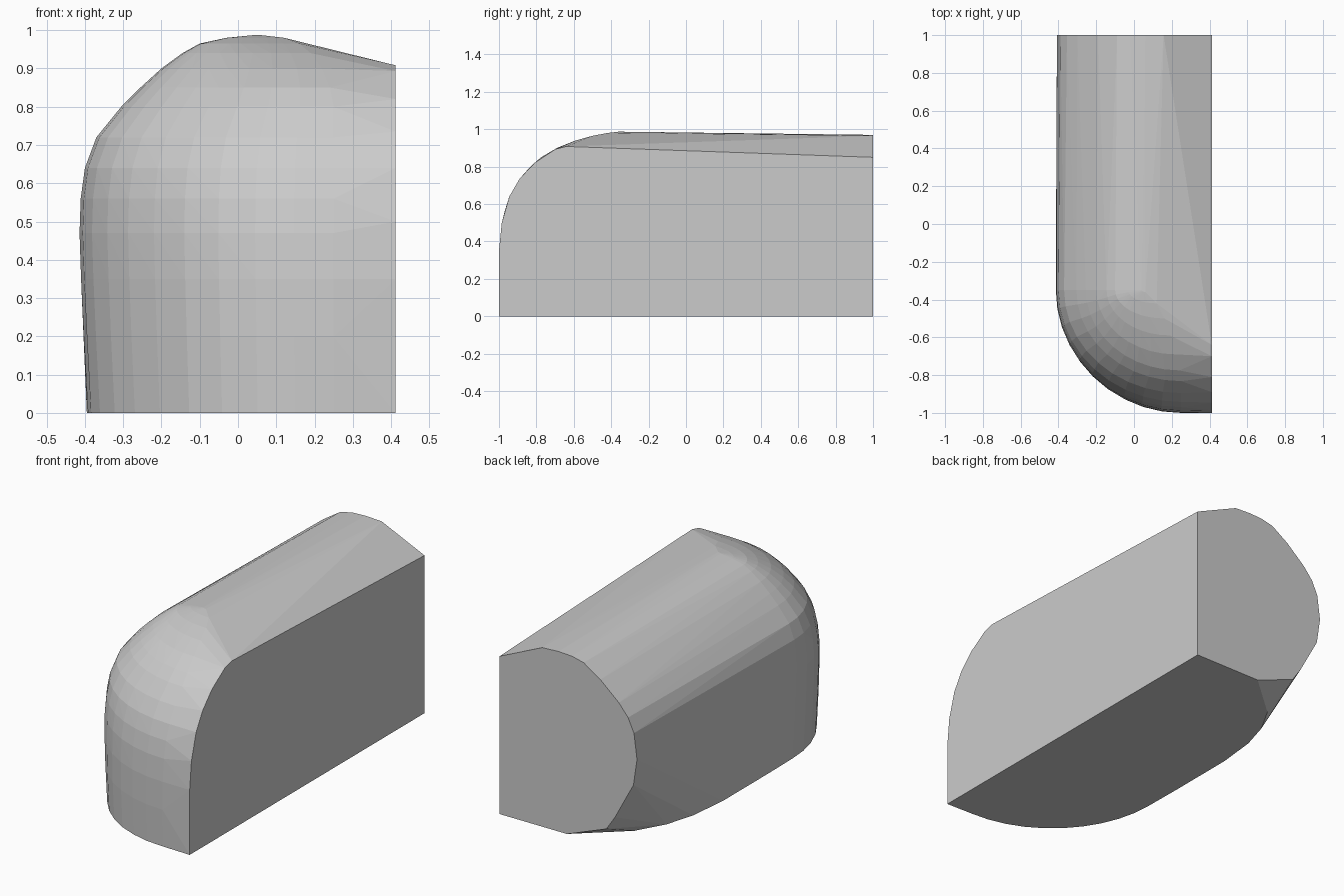
import bpy, bmesh, math

# Rounded front: (height, left x, front y, arc centre x)
LEVELS = [
    (0.00, -0.392, -0.995, 0.25), (0.20, -0.403, -1.0, 0.25),
    (0.35, -0.410, -0.998, 0.25), (0.47, -0.414, -0.988, 0.25),
    (0.56, -0.411, -0.970, 0.25), (0.64, -0.400, -0.942, 0.25),
    (0.72, -0.370, -0.895, 0.25), (0.80, -0.305, -0.832, 0.25),
    (0.85, -0.255, -0.775, 0.24), (0.90, -0.200, -0.690, 0.22),
    (0.94, -0.145, -0.590, 0.19), (0.965, -0.10, -0.500, 0.16),
    (0.98, -0.03, -0.420, 0.12), (0.987, 0.04, -0.36, 0.06),
]
# Flat back end outline (x, z)
BACK = [(0.412, 0), (0.412, 0.85), (0.157, 0.965), (0.06, 0.97), (-0.02, 0.966),
        (-0.09, 0.95), (-0.19, 0.885), (-0.30, 0.79), (-0.355, 0.725),
        (-0.39, 0.65), (-0.408, 0.513), (-0.387, 0.37), (-0.277, 0.167),
        (-0.225, 0.09), (0.01, 0)]
# Bottom edge tapering in to the back end (x, y)
TAPER = [(-0.395, -0.15), (-0.395, 0.25), (-0.372, 0.47), (-0.325, 0.63), (-0.24, 0.78)]
# Right flat side, upper front corner (y, z)
SIDE = [(-1, 0), (-1, 0.35), (-0.985, 0.5), (-0.945, 0.64), (-0.89, 0.735),
        (-0.81, 0.82), (-0.70, 0.893), (-0.64, 0.908)]

points = [(x, 1, z) for x, z in BACK]
points += [(x, y, 0) for x, y in TAPER]
points += [(0.412, y, z) for y, z in SIDE]
CY, STEPS = -0.35, 10
for z, left, front, cx in LEVELS:
    for i in range(STEPS + 1):
        a = math.pi / 2 * i / STEPS
        points.append((cx - (cx - left) * math.cos(a), CY + (front - CY) * math.sin(a), z))

# Convex body wrapped around all the outlines
bm = bmesh.new()
for p in points:
    bm.verts.new(p)
hull = bmesh.ops.convex_hull(bm, input=bm.verts)
loose = {v for v in hull["geom_interior"] + hull["geom_unused"]
         if isinstance(v, bmesh.types.BMVert)}
bmesh.ops.delete(bm, geom=list(loose), context="VERTS")
bmesh.ops.dissolve_limit(bm, angle_limit=math.radians(0.5), verts=bm.verts, edges=bm.edges)
bmesh.ops.recalc_face_normals(bm, faces=bm.faces)
mesh = bpy.data.meshes.new("rounded_body")
bm.to_mesh(mesh)
bm.free()
bpy.context.collection.objects.link(bpy.data.objects.new("rounded_body", mesh))
